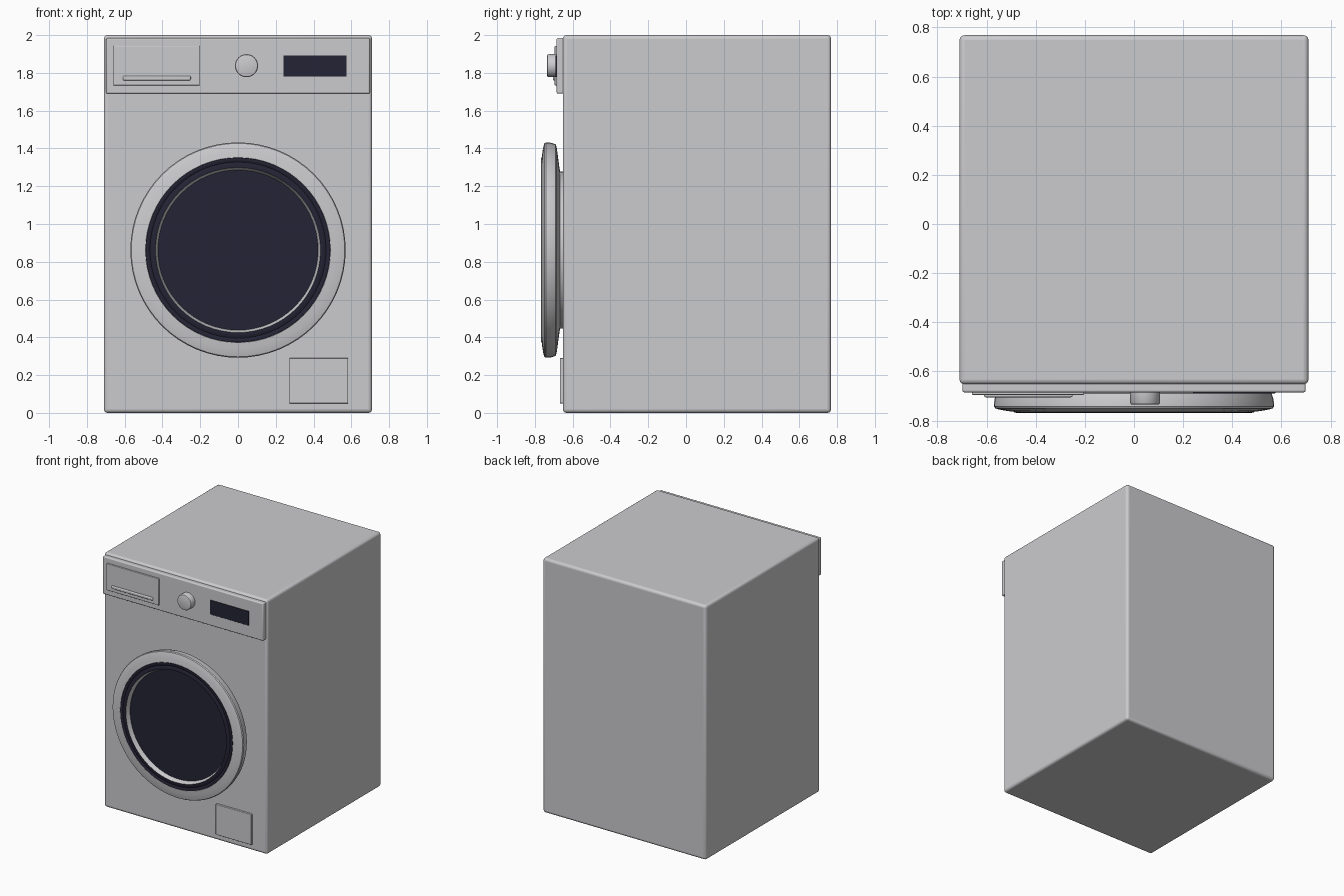
import bpy, math
from mathutils import Matrix

cube = bpy.data.objects.get("Cube")
if cube:
    bpy.data.objects.remove(cube, do_unlink=True)


def make_material(name, rgb):
    m = bpy.data.materials.new(name)
    m.use_nodes = True
    m.diffuse_color = (*rgb, 1)
    m.node_tree.nodes["Principled BSDF"].inputs["Base Color"].default_value = (*rgb, 1)
    return m


GREY = make_material("light grey enamel", (0.6, 0.6, 0.62))
DARK = make_material("dark blue glass", (0.018, 0.017, 0.035))


def smooth(ob, angle=35):
    bpy.ops.object.select_all(action='DESELECT')
    ob.select_set(True)
    bpy.context.view_layer.objects.active = ob
    bpy.ops.object.shade_smooth_by_angle(angle=math.radians(angle))


def box(name, x, y, z, mat, bevel, segments=3):
    """Rounded box from (min, max) ranges on each axis."""
    bpy.ops.mesh.primitive_cube_add(size=1)
    ob = bpy.context.object
    ob.name = name
    ranges = (x, y, z)
    size = Matrix.Diagonal([b - a for a, b in ranges] + [1])
    ob.data.transform(Matrix.Translation([(a + b) / 2 for a, b in ranges]) @ size)
    ob.data.materials.append(mat)
    mod = ob.modifiers.new("rounded edges", 'BEVEL')
    mod.width, mod.segments = bevel, segments
    smooth(ob)
    return ob


def lathe(name, profile, centre, mat, steps=64):
    """Spin (radius, y) points round the y axis; zero radius closes to a pole."""
    cx, cz = centre
    verts, rings, faces = [], [], []
    for r, y in profile:
        count = steps if r else 1
        start = len(verts)
        for i in range(count):
            a = math.tau * i / steps
            verts.append((cx + r * math.cos(a), y, cz + r * math.sin(a)))
        rings.append([start + i % count for i in range(steps)])
    for a, b in zip(rings, rings[1:]):
        for i in range(steps):
            j = (i + 1) % steps
            quad = (a[i], a[j], b[j], b[i])
            faces.append(tuple(dict.fromkeys(quad)))
    mesh = bpy.data.meshes.new(name)
    mesh.from_pydata(verts, [], faces)
    mesh.materials.append(mat)
    ob = bpy.data.objects.new(name, mesh)
    bpy.context.collection.objects.link(ob)
    smooth(ob)
    return ob


# Cabinet and control panel
box("cabinet", (-.71, .71), (-.652, .768), (0, 2), GREY, .02, 4)
box("control_panel", (-.698, .698), (-.685, -.64), (1.69, 1.985), GREY, .008)

# Detergent drawer, its grip, display and filter hatch
box("detergent_drawer", (-.66, -.203), (-.695, -.68), (1.733, 1.943), GREY, .004)
box("drawer_grip", (-.61, -.25), (-.705, -.69), (1.76, 1.784), GREY, .007)
box("display", (.24, .575), (-.69, -.681), (1.78, 1.893), DARK, .003)
box("filter_hatch", (.272, .583), (-.668, -.64), (.05, .29), GREY, .004)

# Program knob
lathe("program_knob", [(.061, -.68), (.061, -.728), (.058, -.733), (.053, -.735), (0, -.735)],
      (.045, 1.838), GREY, 48)

# Door: neck, flared rim, dark ring, stepped inner rim and recessed glass
DOOR = (0, .862)
lathe("door_rim", [(.415, -.645), (.416, -.667), (.45, -.672), (.54, -.684), (.56, -.69),
                   (.568, -.715), (.57, -.742), (.565, -.75), (.548, -.755), (.52, -.76),
                   (.49, -.764), (.485, -.755)], DOOR, GREY)
lathe("door_dark_ring", [(.49, -.755), (.488, -.766), (.48, -.768), (.472, -.765),
                         (.466, -.762), (.458, -.766), (.448, -.768), (.437, -.768)],
      DOOR, DARK)
lathe("door_inner_rim", [(.437, -.768), (.424, -.735)], DOOR, GREY)
lathe("door_glass", [(.424, -.735), (0, -.735)], DOOR, DARK)
